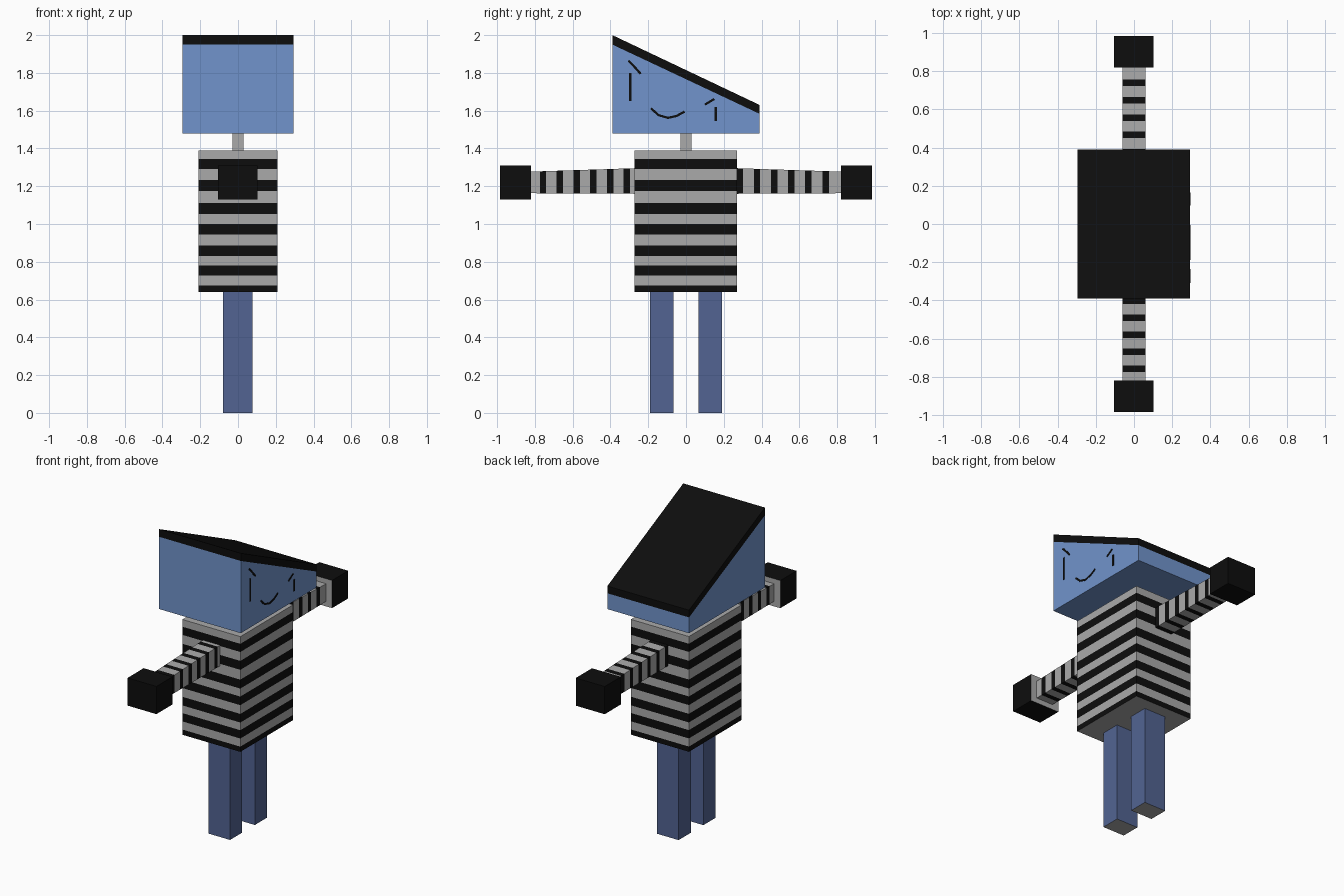
import bpy, bmesh
from mathutils import Vector

if "Cube" in bpy.data.objects:
    bpy.data.objects.remove(bpy.data.objects["Cube"])


def material(name, rgb):
    m = bpy.data.materials.new(name)
    m.diffuse_color = (*rgb, 1)
    m.use_nodes = True
    m.node_tree.nodes["Principled BSDF"].inputs["Base Color"].default_value = m.diffuse_color
    return m


BLUE = material("sky blue", (0.165, 0.296, 0.604))
GRAY = material("light gray", (0.40, 0.40, 0.40))
BLACK = material("black", (0.004, 0.004, 0.004))
DENIM = material("denim blue", (0.084, 0.127, 0.287))


def finish(name, bm, mats, rule=None):
    """Turn a bmesh into an object; rule(face) picks the material index."""
    bmesh.ops.recalc_face_normals(bm, faces=bm.faces)
    bm.normal_update()
    if rule:
        for f in bm.faces:
            f.material_index = rule(f)
    me = bpy.data.meshes.new(name)
    bm.to_mesh(me)
    bm.free()
    for m in mats:
        me.materials.append(m)
    ob = bpy.data.objects.new(name, me)
    bpy.context.collection.objects.link(ob)
    return ob


def prism(profile, x0, x1):
    """Extrude a (y, z) outline along x."""
    bm = bmesh.new()
    f = bm.faces.new([bm.verts.new((x0, y, z)) for y, z in profile])
    new = bmesh.ops.extrude_face_region(bm, geom=[f])["geom"]
    bmesh.ops.translate(bm, vec=(x1 - x0, 0, 0),
                        verts=[v for v in new if isinstance(v, bmesh.types.BMVert)])
    return bm


def box(x0, x1, y0, y1, z0, z1):
    return prism([(y0, z0), (y1, z0), (y1, z1), (y0, z1)], x0, x1)


def cut(bm, axis, values):
    """Slice the mesh at each value along an axis."""
    no = Vector((0, 0, 0))
    no[axis] = 1
    for v in values:
        bmesh.ops.bisect_plane(bm, geom=bm.verts[:] + bm.edges[:] + bm.faces[:],
                               plane_co=no * v, plane_no=no)


def stripe_rule(axis, bands):
    """Black inside the bands, gray elsewhere and on the end caps."""
    def rule(f):
        c = f.calc_center_median()[axis]
        return int(abs(f.normal[axis]) < 0.9 and any(a < c < b for a, b in bands))
    return rule


# Wedge head with a sloping black slab of hair on top
finish("head", prism([(-0.39, 1.48), (0.39, 1.48), (0.39, 1.583), (-0.39, 1.95)],
                     -0.295, 0.293), [BLUE])
finish("hair", prism([(-0.39, 1.95), (0.39, 1.583), (0.39, 1.63), (-0.39, 2.0)],
                     -0.295, 0.293), [BLACK])
finish("neck", box(-0.03, 0.03, -0.03, 0.03, 1.39, 1.48), [GRAY])

# Striped torso
bands = [(0.64, 0.674), (0.727, 0.781), (0.831, 0.887), (0.944, 1.0),
         (1.052, 1.11), (1.174, 1.232), (1.29, 1.343)]
bm = box(-0.21, 0.208, -0.273, 0.27, 0.64, 1.39)
cut(bm, 2, [v for b in bands for v in b if v > 0.64])
finish("torso", bm, [GRAY, BLACK], stripe_rule(2, bands))

# Arms, hands and legs on both sides
for side, s, start, pitch in (("near", -1, 0.296, 0.0888), ("far", 1, 0.268, 0.0908)):
    bands = [sorted((s * (start + k * pitch), s * (start + k * pitch + 0.034)))
             for k in range(6)]
    bm = prism([(s * 0.25, 1.16), (s * 0.83, 1.163), (s * 0.83, 1.277), (s * 0.25, 1.296)],
               -0.061, 0.061)
    cut(bm, 1, [v for b in bands for v in b])
    finish(side + "_arm", bm, [GRAY, BLACK], stripe_rule(1, bands))

    finish(side + "_hand", box(-0.105, 0.103, s * 0.82, s * 0.986, 1.13, 1.31),
           [BLACK, GRAY], lambda f: int(f.normal.y * s < -0.9))

    finish(side + "_leg", box(-0.08, 0.076, s * 0.065, s * 0.19, 0, 0.64),
           [DENIM, GRAY], lambda f: int(f.normal.z < -0.9))


def face_line(name, pts, width):
    """Thin black strip on the +x side of the head."""
    top, low = [], []
    for i, p in enumerate(pts):
        a, b = Vector(pts[max(i - 1, 0)]), Vector(pts[min(i + 1, len(pts) - 1)])
        d = (b - a).normalized()
        n = Vector((-d.y, d.x)) * width / 2
        top.append(Vector(p) + n)
        low.append(Vector(p) - n)
    finish(name, prism(top + low[::-1], 0.29, 0.295), [BLACK])


# Drawn face: eyes, brows and smile
face_line("left_eye", [(-0.295, 1.65), (-0.295, 1.80)], 0.012)
face_line("right_eye", [(0.158, 1.545), (0.158, 1.62)], 0.012)
face_line("left_brow", [(-0.305, 1.865), (-0.28, 1.84), (-0.24, 1.795)], 0.012)
face_line("right_brow", [(0.10, 1.632), (0.15, 1.662)], 0.012)
face_line("smile", [(-0.185, 1.612), (-0.145, 1.576), (-0.095, 1.562),
                    (-0.05, 1.572), (-0.008, 1.595)], 0.012)
